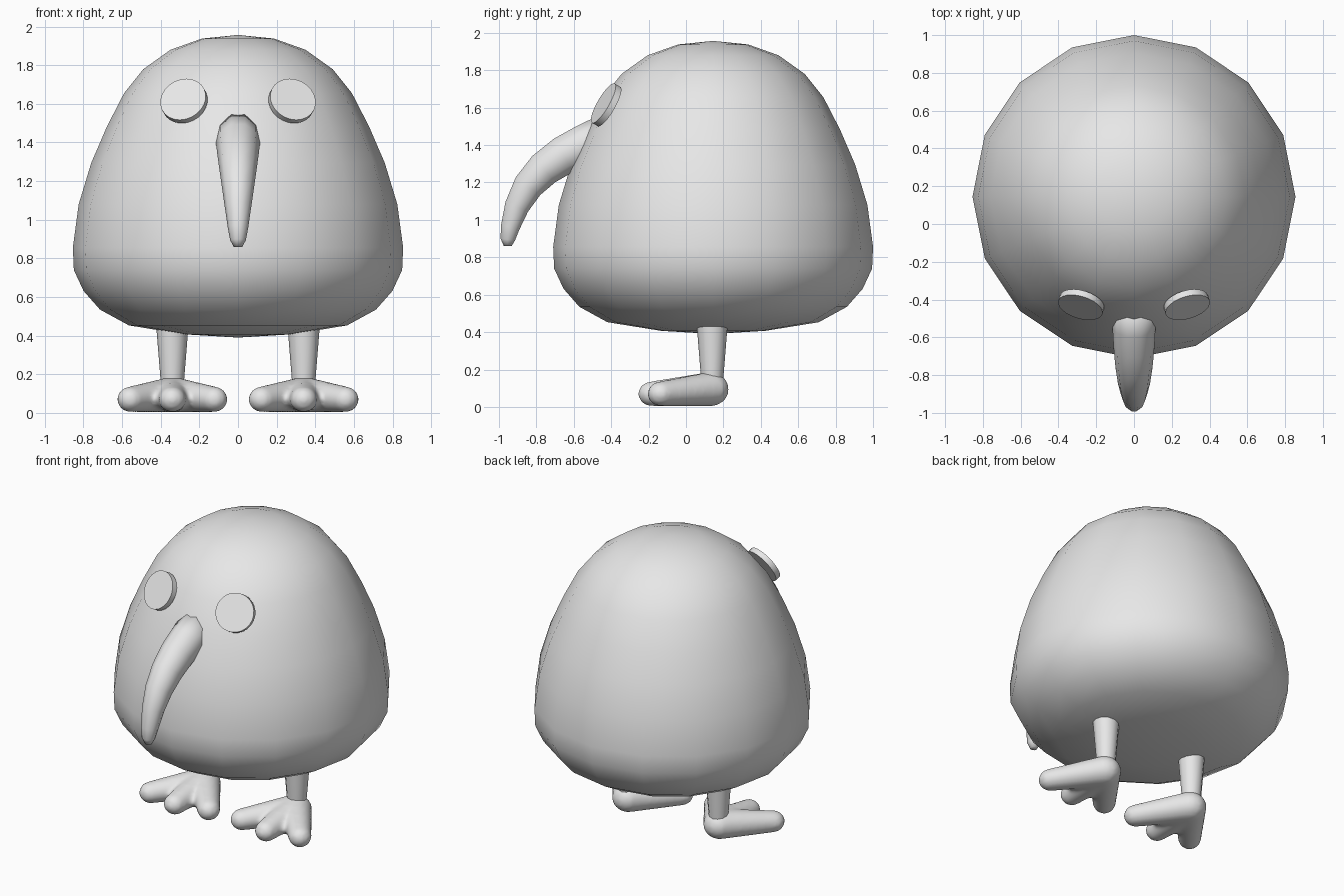
import bpy, bmesh, math
from mathutils import Vector, Matrix

if "Cube" in bpy.data.objects:
    bpy.data.objects.remove(bpy.data.objects["Cube"])

grey = bpy.data.materials.new("plain grey")
grey.diffuse_color = (0.8, 0.8, 0.8, 1)
grey.use_nodes = True
grey.node_tree.nodes["Principled BSDF"].inputs["Base Color"].default_value = grey.diffuse_color
BODY_Y = 0.145


def finish(name, bm, angle=None):
    """Turn a bmesh into a grey, smooth shaded object."""
    bmesh.ops.recalc_face_normals(bm, faces=bm.faces)
    for f in bm.faces:
        f.smooth = True
    mesh = bpy.data.meshes.new(name)
    bm.to_mesh(mesh)
    bm.free()
    mesh.materials.append(grey)
    ob = bpy.data.objects.new(name, mesh)
    bpy.context.collection.objects.link(ob)
    if angle:
        bpy.ops.object.select_all(action='DESELECT')
        ob.select_set(True)
        bpy.context.view_layer.objects.active = ob
        bpy.ops.object.shade_smooth_by_angle(angle=math.radians(angle))
    return ob


def loft(bm, rings):
    """Skin closed rings of points and cap both ends."""
    rows = [[bm.verts.new(p) for p in ring] for ring in rings]
    n = len(rows[0])
    for a, b in zip(rows, rows[1:]):
        for i in range(n):
            j = (i + 1) % n
            bm.faces.new((a[i], a[j], b[j], b[i]))
    for row in (rows[0], rows[-1]):
        bmesh.ops.poke(bm, faces=[bm.faces.new(row)])


def circle(centre, u, v, r, n):
    return [centre + r * (math.cos(2 * math.pi * i / n) * u + math.sin(2 * math.pi * i / n) * v)
            for i in range(n)]


X, Y, Z = Vector((1, 0, 0)), Vector((0, 1, 0)), Vector((0, 0, 1))

# Body: sixteen-sided egg turned from a profile of (radius, height)
profile = [(0.28, 0.407), (0.565, 0.453), (0.715, 0.535), (0.80, 0.632), (0.85, 0.74),
           (0.855, 0.856), (0.825, 1.08), (0.76, 1.294), (0.68, 1.48), (0.59, 1.655),
           (0.49, 1.78), (0.35, 1.88), (0.187, 1.938)]
bm = bmesh.new()
loft(bm, [circle(Vector((0, BODY_Y, z)), X, Y, r, 16) for r, z in profile])
bm.verts.ensure_lookup_table()
for v in bm.verts:  # lift the two pole points
    if abs(v.co.x) < 1e-4 and abs(v.co.y - BODY_Y) < 1e-4:
        v.co.z = 1.957 if v.co.z > 1 else 0.39
finish("body", bm)

# Beak: tapered tube along a downward curve, (y, z, radius)
path = [(-0.42, 1.46, 0.115), (-0.55, 1.397, 0.114), (-0.655, 1.345, 0.108),
        (-0.76, 1.272, 0.098), (-0.845, 1.18, 0.085), (-0.905, 1.07, 0.069),
        (-0.94, 0.96, 0.053), (-0.953, 0.895, 0.041), (-0.953, 0.86, 0.022)]
bm = bmesh.new()
rings = []
for i, (y, z, r) in enumerate(path):
    a, b = path[max(i - 1, 0)], path[min(i + 1, len(path) - 1)]
    t = Vector((0, b[0] - a[0], b[1] - a[1])).normalized()
    rings.append(circle(Vector((0, y, z)), X, t.cross(X), r, 10))
loft(bm, rings)
finish("beak", bm)


def eye(name, s):
    """Flat disc facing outward and upward."""
    az, el = math.radians(17), math.radians(29)
    n = Vector((s * math.sin(az) * math.cos(el), -math.cos(az) * math.cos(el), math.sin(el)))
    u = n.cross(Z).normalized()
    c = Vector((s * 0.28, -0.427, 1.615))
    bm = bmesh.new()
    loft(bm, [circle(c + n * d, u, n.cross(u), 0.122, 24) for d in (-0.018, 0.018)])
    finish(name, bm, 30)


def leg(name, s):
    """Slightly tapered post between body and foot."""
    bm = bmesh.new()
    loft(bm, [circle(Vector((s * 0.34, 0.14, z)), X, Y, r, 12)
              for z, r in ((0.12, 0.058), (0.17, 0.061), (0.43, 0.082), (0.47, 0.084))])
    finish(name, bm, 40)


def ball(bm, c, r):
    m = Matrix.Translation(c) @ Matrix.Diagonal((*r, 1))
    return bmesh.ops.create_uvsphere(bm, u_segments=16, v_segments=10, radius=1, matrix=m)["verts"]


def foot(name, s):
    """Three toes spreading from a heel, blended into one skin."""
    bm = bmesh.new()
    for tx, ty in ((-0.217, -0.135), (0, -0.185), (0.217, -0.135)):
        part = bmesh.new()
        ball(part, (0, 0.13, 0.095), (0.1, 0.1, 0.092))
        ball(part, (tx, ty, 0.07), (0.07, 0.072, 0.066))
        hull = bmesh.ops.convex_hull(part, input=part.verts[:])
        inside = {g for g in hull["geom_interior"] if isinstance(g, bmesh.types.BMVert)}
        bmesh.ops.delete(part, geom=list(inside), context='VERTS')
        tmp = bpy.data.meshes.new("toe_part")
        part.to_mesh(tmp)
        part.free()
        bm.from_mesh(tmp)
        bpy.data.meshes.remove(tmp)
    ball(bm, (0, 0.0, 0.072), (0.17, 0.15, 0.06))
    ob = finish(name, bm)
    ob.location.x = s * 0.34
    rm = ob.modifiers.new("blend", 'REMESH')
    rm.mode = 'VOXEL'
    rm.voxel_size = 0.014
    rm.use_smooth_shade = True
    sm = ob.modifiers.new("soften", 'SMOOTH')
    sm.factor = 0.5
    sm.iterations = 6


for side, s in (("left", -1), ("right", 1)):
    eye(side + "_eye", s)
    leg(side + "_leg", s)
    foot(side + "_foot", s)
